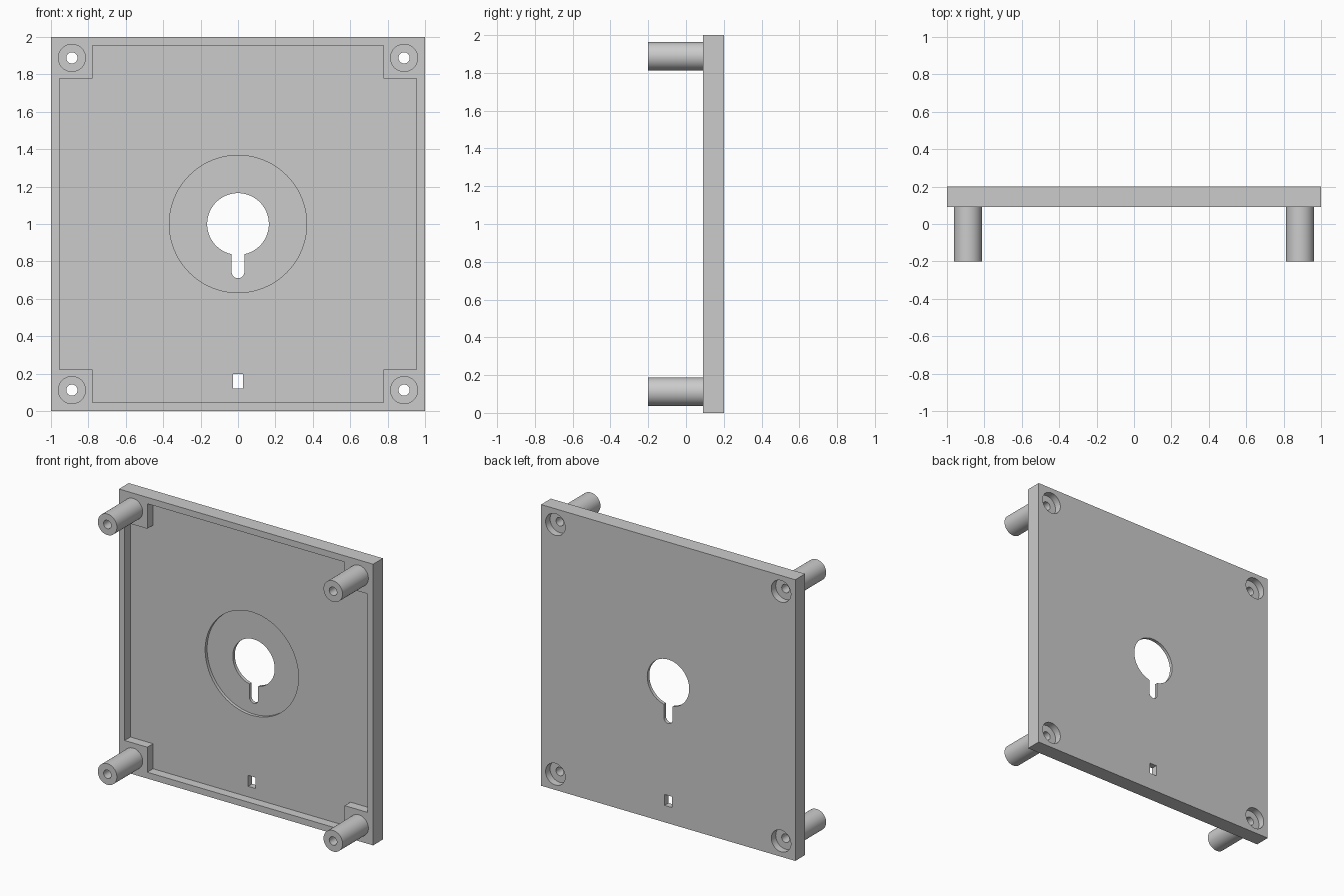
import bpy, bmesh, math

if "Cube" in bpy.data.objects:
    bpy.data.objects.remove(bpy.data.objects["Cube"])


def prism(name, points, y0, y1):
    """Extrude an x-z outline from y0 to y1."""
    bm = bmesh.new()
    face = bm.faces.new([bm.verts.new((x, y0, z)) for x, z in points])
    out = bmesh.ops.extrude_face_region(bm, geom=[face])
    moved = [v for v in out["geom"] if isinstance(v, bmesh.types.BMVert)]
    bmesh.ops.translate(bm, verts=moved, vec=(0, y1 - y0, 0))
    bmesh.ops.recalc_face_normals(bm, faces=bm.faces)
    mesh = bpy.data.meshes.new(name)
    bm.to_mesh(mesh)
    bm.free()
    obj = bpy.data.objects.new(name, mesh)
    bpy.context.collection.objects.link(obj)
    return obj


def arc(cx, cz, r, a0, a1, n):
    return [(cx + r * math.cos(a0 + (a1 - a0) * i / n),
             cz + r * math.sin(a0 + (a1 - a0) * i / n)) for i in range(n + 1)]


def circle(cx, cz, r, n=48):
    return arc(cx, cz, r, 0, 2 * math.pi, n)[:-1]


def rect(x0, x1, z0, z1):
    return [(x0, z0), (x1, z0), (x1, z1), (x0, z1)]


def combine(target, tool, operation):
    """Apply a boolean and remove the tool object."""
    tool.hide_render = True
    mod = target.modifiers.new("bool", 'BOOLEAN')
    mod.operation = operation
    mod.solver = 'EXACT'
    mod.object = tool
    bpy.context.view_layer.objects.active = target
    bpy.ops.object.modifier_apply(modifier=mod.name)
    bpy.data.objects.remove(tool, do_unlink=True)


FRONT, FLOOR, DISC, BACK = 0.09, 0.155, 0.177, 0.20

# Square cover plate
plate = prism("cover_plate", rect(-1, 1, 0, 2), FRONT, BACK)

# Front pocket, leaving a thin rim and four corner blocks
a, b = 0.955, 0.777
pocket = [(b, -a), (b, -b), (a, -b), (a, b), (b, b), (b, a),
          (-b, a), (-b, b), (-a, b), (-a, -b), (-b, -b), (-b, -a)]
combine(plate, prism("pocket_cutter", [(x, z + 1) for x, z in pocket], 0, FLOOR), 'DIFFERENCE')

# Shallow round recess around the keyhole
combine(plate, prism("disc_cutter", circle(0, 1, 0.367, 96), 0, DISC), 'DIFFERENCE')

# Keyhole: round opening with a round-ended slot below
r, w = 0.165, 0.034
t = math.asin(w / r)
keyhole = (arc(0, 1, r, -math.pi / 2 + t, 1.5 * math.pi - t, 64)
           + arc(0, 0.744, w, math.pi, 2 * math.pi, 16))
combine(plate, prism("keyhole_cutter", keyhole, 0, 0.3), 'DIFFERENCE')

# Small window near the bottom
combine(plate, prism("window_cutter", rect(-0.028, 0.028, 0.12, 0.198), 0, 0.3), 'DIFFERENCE')

# Corner standoffs with screw holes and counterbores in the back
for x in (-0.888, 0.888):
    for z in (0.112, 1.888):
        combine(plate, prism("standoff", circle(x, z, 0.075), -0.2, 0.12), 'UNION')
        combine(plate, prism("screw_hole_cutter", circle(x, z, 0.03, 32), -0.3, 0.3), 'DIFFERENCE')
        combine(plate, prism("counterbore_cutter", circle(x, z, 0.077), 0.15, 0.3), 'DIFFERENCE')

# Smooth the round walls, keep edges sharp
bpy.ops.object.select_all(action='DESELECT')
plate.select_set(True)
bpy.context.view_layer.objects.active = plate
bpy.ops.object.shade_smooth_by_angle(angle=math.radians(30))
